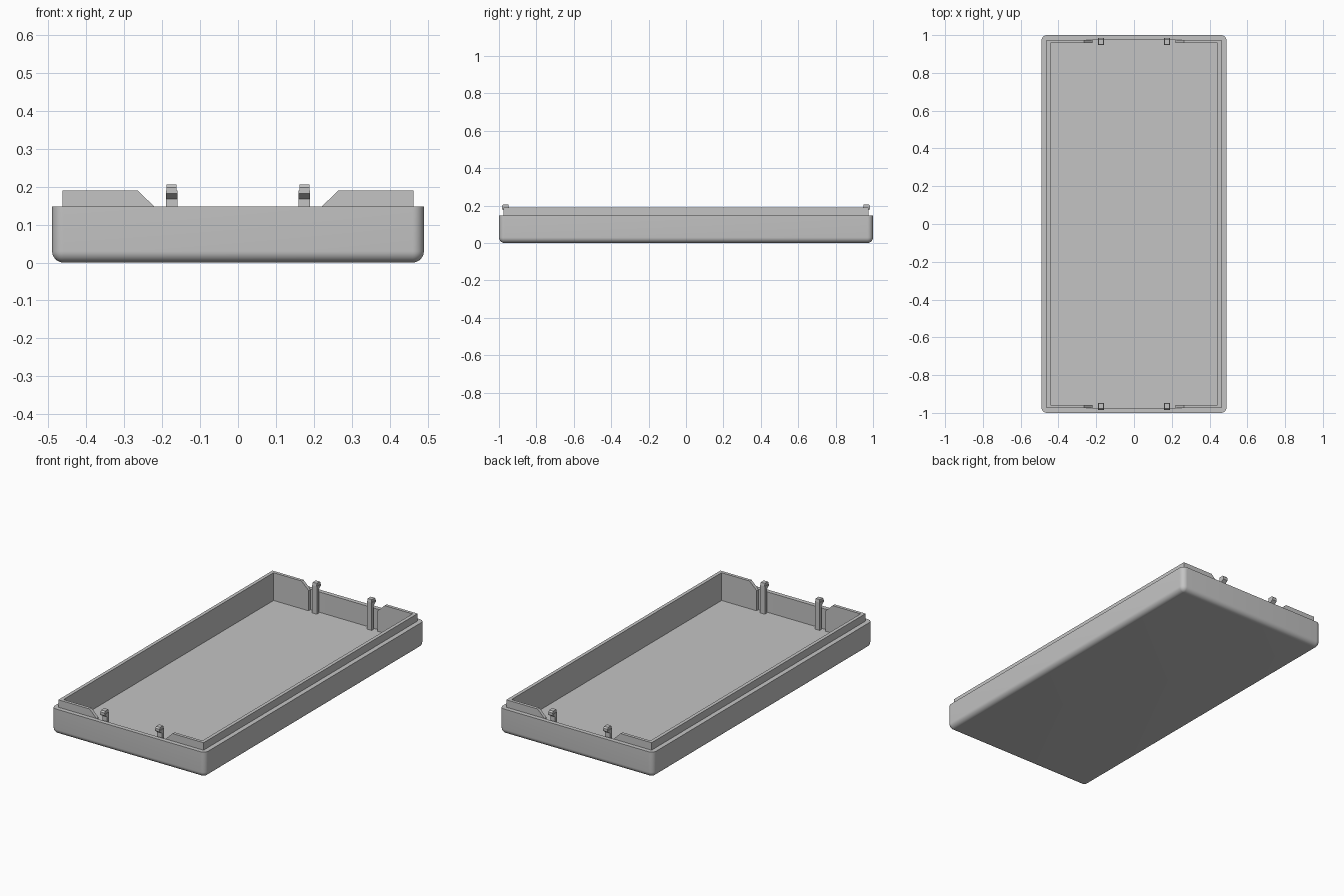
import bpy, bmesh, math

if "Cube" in bpy.data.objects:
    bpy.data.objects.remove(bpy.data.objects["Cube"])

grey = bpy.data.materials.new("grey plastic")
grey.diffuse_color = (0.55, 0.55, 0.55, 1)
grey.use_nodes = True
grey.node_tree.nodes["Principled BSDF"].inputs["Base Color"].default_value = grey.diffuse_color

RIM, FLOOR = 0.147, 0.03          # rim and floor heights
OX, OY = 0.49, 1.0                # outer half sizes
LX, LY = 0.463, 0.975             # outside of the raised lip
IX, IY = 0.443, 0.957             # inside of the raised lip
R = 0.03                          # edge rounding


def finish(bm, name):
    bmesh.ops.recalc_face_normals(bm, faces=bm.faces)
    me = bpy.data.meshes.new(name)
    bm.to_mesh(me)
    bm.free()
    me.materials.append(grey)
    ob = bpy.data.objects.new(name, me)
    bpy.context.collection.objects.link(ob)
    return ob


def ring(bm, hx, hy, r, z, steps=8):
    """Rounded rectangle of vertices."""
    vs = []
    for k, (sx, sy) in enumerate([(1, 1), (-1, 1), (-1, -1), (1, -1)]):
        for i in range(steps + 1):
            a = math.pi / 2 * (k + i / steps)
            vs.append(bm.verts.new((sx * (hx - r) + r * math.cos(a),
                                    sy * (hy - r) + r * math.sin(a), z)))
    return vs


def add_prism(bm, profile, axis, a, b):
    """Extrude a 2D profile along x (profile is y,z) or y (profile is x,z)."""
    def put(p, t):
        return bm.verts.new((t, p[0], p[1]) if axis == 'x' else (p[0], t, p[1]))
    lo = [put(p, a) for p in profile]
    hi = [put(p, b) for p in profile]
    n = len(profile)
    bm.faces.new(lo)
    bm.faces.new(hi[::-1])
    for i in range(n):
        j = (i + 1) % n
        bm.faces.new((lo[i], lo[j], hi[j], hi[i]))


# Tray shell: rounded bottom edge, rim, inner wall and floor
bm = bmesh.new()
rings = []
for i in range(9):
    a = math.pi / 2 * i / 8
    d = R * (1 - math.sin(a))
    rings.append(ring(bm, OX - d, OY - d, max(R - d, 0.001), R * (1 - math.cos(a))))
rings.append(ring(bm, OX, OY, R, RIM))
rings.append(ring(bm, LX, LY, 0.002, RIM))
rings.append(ring(bm, LX, LY, 0.002, FLOOR))
for r0, r1 in zip(rings, rings[1:]):
    for i in range(len(r0)):
        j = (i + 1) % len(r0)
        bm.faces.new((r0[i], r0[j], r1[j], r1[i]))
bm.faces.new(rings[0][::-1])
bm.faces.new(rings[-1])
tray = finish(bm, "tray_shell")
bpy.context.view_layer.objects.active = tray
tray.select_set(True)
bpy.ops.object.shade_smooth_by_angle(angle=math.radians(35))

# Raised lip lining the walls, open in the middle of each end
for side, s in (("right", 1), ("left", -1)):
    bm = bmesh.new()
    wall = [(s * IX, FLOOR), (s * LX, FLOOR), (s * LX, 0.19), (s * IX, 0.19)]
    add_prism(bm, wall, 'y', -LY, LY)
    end = [(s * 0.22, FLOOR), (s * IX, FLOOR), (s * IX, 0.19),
           (s * 0.265, 0.19), (s * 0.22, RIM)]
    for t in (1, -1):
        add_prism(bm, end, 'y', t * IY, t * LY)
    finish(bm, side + "_lip")

# Snap clips with outward hooks, two at each end
for end_name, t in (("back", 1), ("front", -1)):
    for side, s in (("right", 1), ("left", -1)):
        bm = bmesh.new()
        cx = s * 0.175
        post = [(0.947, FLOOR), (0.965, FLOOR), (0.965, 0.168),
                (0.985, 0.182), (0.985, 0.19), (0.947, 0.19)]
        head = [(0.947, 0.19), (0.985, 0.19), (0.985, 0.198),
                (0.978, 0.206), (0.95, 0.206)]
        add_prism(bm, [(t * y, z) for y, z in post], 'x', cx - 0.015, cx + 0.015)
        add_prism(bm, [(t * y, z) for y, z in head], 'x', cx - 0.013, cx + 0.013)
        finish(bm, f"{end_name}_{side}_clip")
